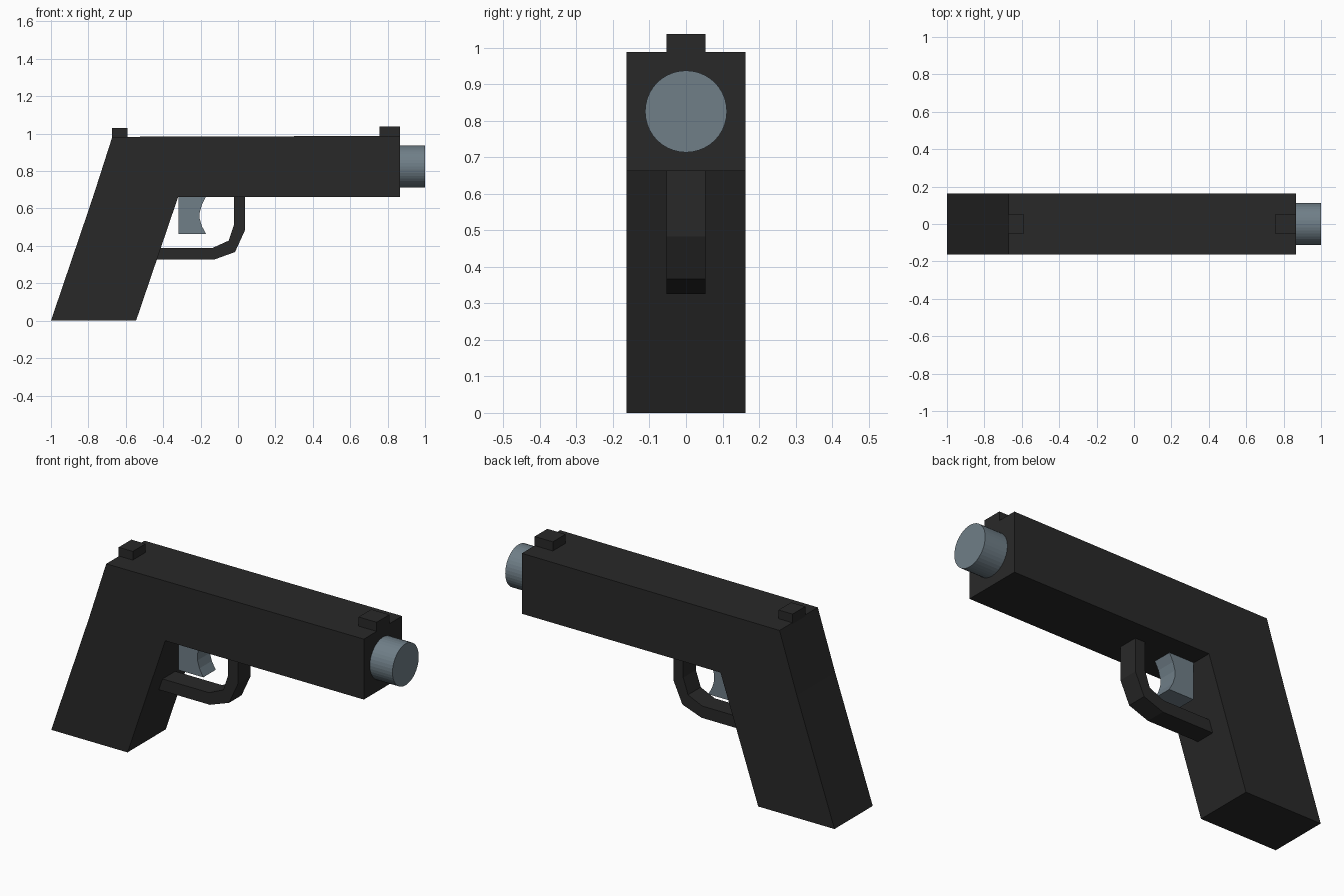
import bpy, bmesh, math
from mathutils import Vector

if "Cube" in bpy.data.objects:
    bpy.data.objects.remove(bpy.data.objects["Cube"])


def material(name, color):
    mat = bpy.data.materials.new(name)
    mat.diffuse_color = (*color, 1)
    mat.use_nodes = True
    mat.node_tree.nodes["Principled BSDF"].inputs["Base Color"].default_value = mat.diffuse_color
    return mat


BLACK = material("black", (0.022, 0.022, 0.022))
STEEL = material("steel", (0.16, 0.21, 0.245))


def extrude_profile(name, points, half_width, mat):
    """Solid made from an (x, z) outline, extruded symmetrically along y."""
    bm = bmesh.new()
    face = bm.faces.new([bm.verts.new((x, -half_width, z)) for x, z in points])
    new = bmesh.ops.extrude_face_region(bm, geom=[face])["geom"]
    verts = [v for v in new if isinstance(v, bmesh.types.BMVert)]
    bmesh.ops.translate(bm, verts=verts, vec=Vector((0, 2 * half_width, 0)))
    bmesh.ops.recalc_face_normals(bm, faces=bm.faces)
    mesh = bpy.data.meshes.new(name)
    bm.to_mesh(mesh)
    bm.free()
    mesh.materials.append(mat)
    obj = bpy.data.objects.new(name, mesh)
    bpy.context.collection.objects.link(obj)
    return obj


def rect(x0, x1, z0, z1):
    return [(x0, z0), (x1, z0), (x1, z1), (x0, z1)]


# Slanted grip and upper body
extrude_profile("grip", [(-1, 0), (-0.545, 0), (-0.32, 0.662), (-0.40, 0.90),
                         (-0.50, 0.983), (-0.672, 0.983), (-0.775, 0.662)], 0.163, BLACK)
bpy.data.objects.remove(bpy.data.objects["grip"])
extrude_profile("grip_and_body", [(-1, 0), (-0.545, 0), (-0.32, 0.662), (0.865, 0.662),
                                  (0.865, 0.988), (-0.672, 0.983), (-0.775, 0.662)],
                0.163, BLACK)

# Sights
extrude_profile("rear_sight", rect(-0.674, -0.59, 0.97, 1.03), 0.054, BLACK)
extrude_profile("front_sight", rect(0.757, 0.865, 0.97, 1.037), 0.054, BLACK)

# Trigger guard: bent strip under the body
outer = [(-0.434, 0.326), (-0.13, 0.326), (-0.016, 0.367), (0.037, 0.483), (0.037, 0.665)]
inner = [(-0.021, 0.665), (-0.021, 0.513), (-0.05, 0.428), (-0.134, 0.39), (-0.434, 0.39)]
extrude_profile("trigger_guard", outer + inner, 0.054, BLACK)

# Trigger with a concave front
curve = [(-0.17, 0.463), (-0.193, 0.505), (-0.205, 0.545),
         (-0.205, 0.578), (-0.193, 0.62), (-0.17, 0.665)]
extrude_profile("trigger", [(-0.317, 0.665), (-0.317, 0.463)] + curve, 0.053, STEEL)

# Barrel tip
bpy.ops.mesh.primitive_cylinder_add(vertices=40, radius=0.112, depth=0.16,
                                    location=(0.92, 0, 0.825),
                                    rotation=(0, math.pi / 2, 0))
barrel = bpy.context.object
barrel.name = "barrel"
barrel.data.materials.append(STEEL)
